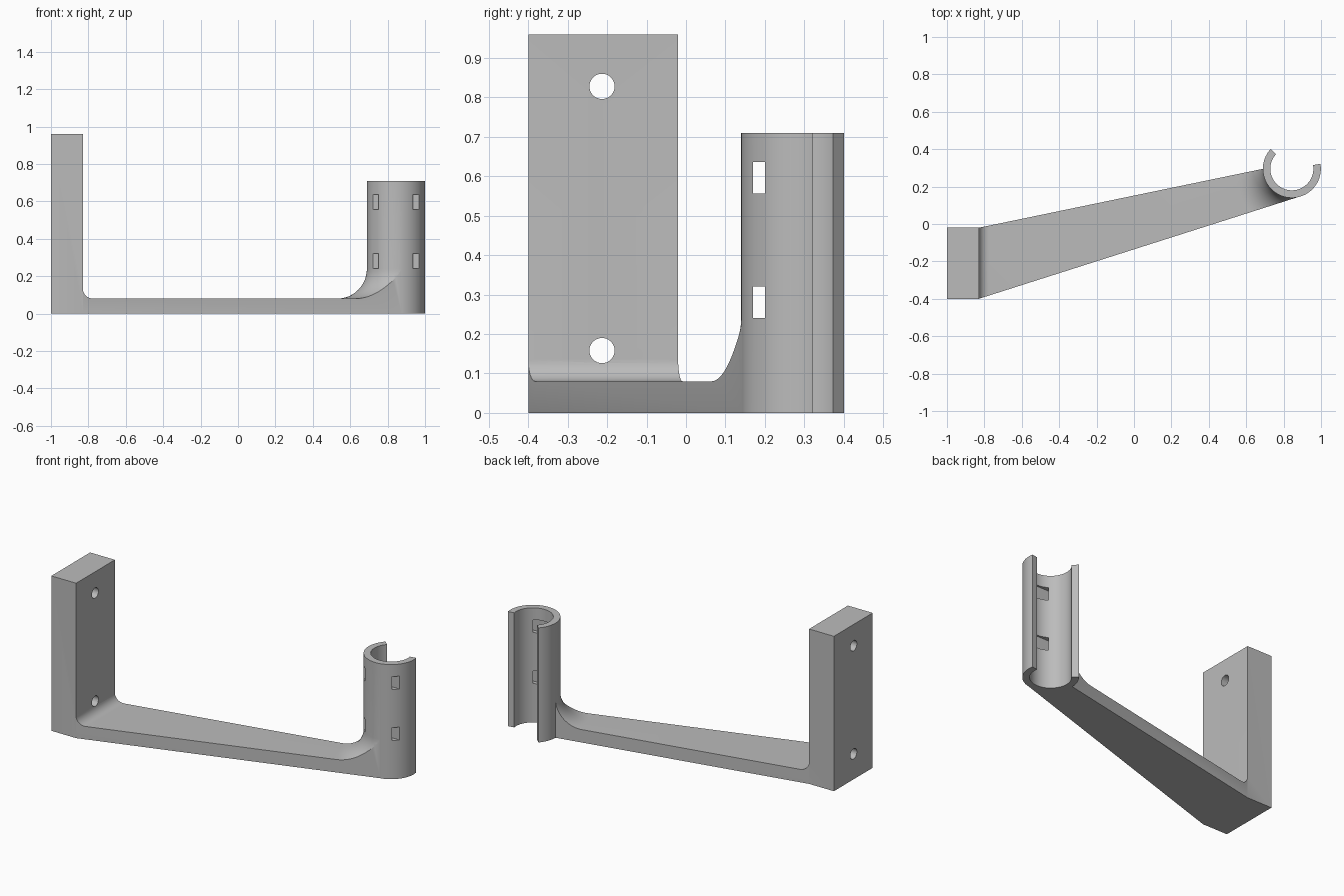
import bpy, bmesh
from math import sin, cos, pi, radians
from mathutils import Matrix, Vector

if "Cube" in bpy.data.objects:
    bpy.data.objects.remove(bpy.data.objects["Cube"])

grey = bpy.data.materials.new("plain_grey")
grey.use_nodes = True
colour = (0.5, 0.5, 0.5, 1)
grey.diffuse_color = colour
grey.node_tree.nodes["Principled BSDF"].inputs["Base Color"].default_value = colour

# Main sizes
CX, CY, R, BORE = 0.844, 0.295, 0.155, 0.115
ARM_TOP, TUBE_TOP, PLATE_TOP = 0.08, 0.71, 0.96
PLATE_X, FILLET, FLARE = -0.83, 0.055, 0.16
SEG = 96


def finish(bm, name):
    bmesh.ops.recalc_face_normals(bm, faces=bm.faces)
    mesh = bpy.data.meshes.new(name)
    bm.to_mesh(mesh)
    bm.free()
    mesh.materials.append(grey)
    ob = bpy.data.objects.new(name, mesh)
    bpy.context.collection.objects.link(ob)
    return ob


def prism(name, points, shift):
    """Extrude a closed outline of 3D points along a vector."""
    bm = bmesh.new()
    face = bm.faces.new([bm.verts.new(p) for p in points])
    ext = bmesh.ops.extrude_face_region(bm, geom=[face])
    verts = [g for g in ext["geom"] if isinstance(g, bmesh.types.BMVert)]
    bmesh.ops.translate(bm, verts=verts, vec=Vector(shift))
    return finish(bm, name)


def cylinder(name, centre, radius, depth, segments, axis="Z"):
    bm = bmesh.new()
    turn = Matrix.Rotation(pi / 2, 4, "Y") if axis == "X" else Matrix()
    bmesh.ops.create_cone(bm, cap_ends=True, segments=segments, radius1=radius,
                          radius2=radius, depth=depth,
                          matrix=Matrix.Translation(centre) @ turn)
    return finish(bm, name)


def box(name, low, high):
    return prism(name, [(low[0], low[1], low[2]), (high[0], low[1], low[2]),
                        (high[0], high[1], low[2]), (low[0], high[1], low[2])],
                 (0, 0, high[2] - low[2]))


def combine(target, other, operation):
    mod = target.modifiers.new("combine", "BOOLEAN")
    mod.operation, mod.solver, mod.object = operation, "EXACT", other
    bpy.context.view_layer.objects.active = target
    bpy.ops.object.modifier_apply(modifier=mod.name)
    bpy.data.objects.remove(other)


# Wall plate and arm: L-shaped side profile with a rounded inner corner
arc = [(PLATE_X + FILLET * (1 - cos(a)), 0, ARM_TOP + FILLET * (1 - sin(a)))
       for a in [i * pi / 20 for i in range(11)]]
profile = [(-1.2, 0, -0.2), (1.2, 0, -0.2), (1.2, 0, ARM_TOP)] + arc[::-1] + \
          [(PLATE_X, 0, 1.2), (-1.2, 0, 1.2)]
bracket = prism("bracket", [(x, -0.6, z) for x, _, z in profile], (0, 1.2, 0))

# Flared root that sweeps the arm up into the tube
bm = bmesh.new()
curve = [(R + FLARE * (1 - cos(a)), ARM_TOP + FLARE * (1 - sin(a)))
         for a in [i * pi / 32 for i in range(17)]]
ring = [(0.1, ARM_TOP + FLARE)] + curve + [(R + FLARE, -0.1), (0.1, -0.1)]
rows = []
for s in range(SEG):
    t = 2 * pi * s / SEG
    rows.append([bm.verts.new((CX + r * cos(t), CY + r * sin(t), z)) for r, z in ring])
for s in range(SEG):
    a, b = rows[s], rows[(s + 1) % SEG]
    for k in range(len(ring)):
        n = (k + 1) % len(ring)
        bm.faces.new((a[k], b[k], b[n], a[n]))
combine(bracket, finish(bm, "flare"), "UNION")

# Trim to the tapered plan outline, whose front edge meets the tube tangentially
tangent = radians(-72.3)
plan = [(-1, -0.4), (PLATE_X, -0.4),
        (CX + (R - 0.001) * cos(tangent), CY + (R - 0.001) * sin(tangent)),
        (CX, CY), (CX - R + 0.001, CY), (PLATE_X, -0.02), (-1, -0.02)]
combine(bracket, prism("outline", [(x, y, 0) for x, y in plan], (0, 0, PLATE_TOP)),
        "INTERSECT")

# Tube, its bore and its open back
combine(bracket, cylinder("tube", (CX, CY, TUBE_TOP / 2), R, TUBE_TOP, SEG), "UNION")
combine(bracket, cylinder("bore", (CX, CY, 0.4), BORE, 1.2, SEG), "DIFFERENCE")
gap = [(CX, CY, -0.1)] + [(CX + 0.4 * cos(radians(d)), CY + 0.4 * sin(radians(d)), -0.1)
                          for d in (10, 73, 137)]
combine(bracket, prism("gap", gap, (0, 0, 1)), "DIFFERENCE")

# Strap slots straight across the tube
for z in (0.24, 0.556):
    combine(bracket, box("slot", (0.6, 0.17, z), (1.1, 0.2, z + 0.08)), "DIFFERENCE")

# Screw holes through the plate
for z in (0.158, 0.828):
    combine(bracket, cylinder("hole", (-0.92, -0.213, z), 0.032, 0.5, 32, "X"),
            "DIFFERENCE")

bpy.ops.object.select_all(action="DESELECT")
bracket.select_set(True)
bpy.context.view_layer.objects.active = bracket
bpy.ops.object.shade_smooth_by_angle(angle=radians(25))
